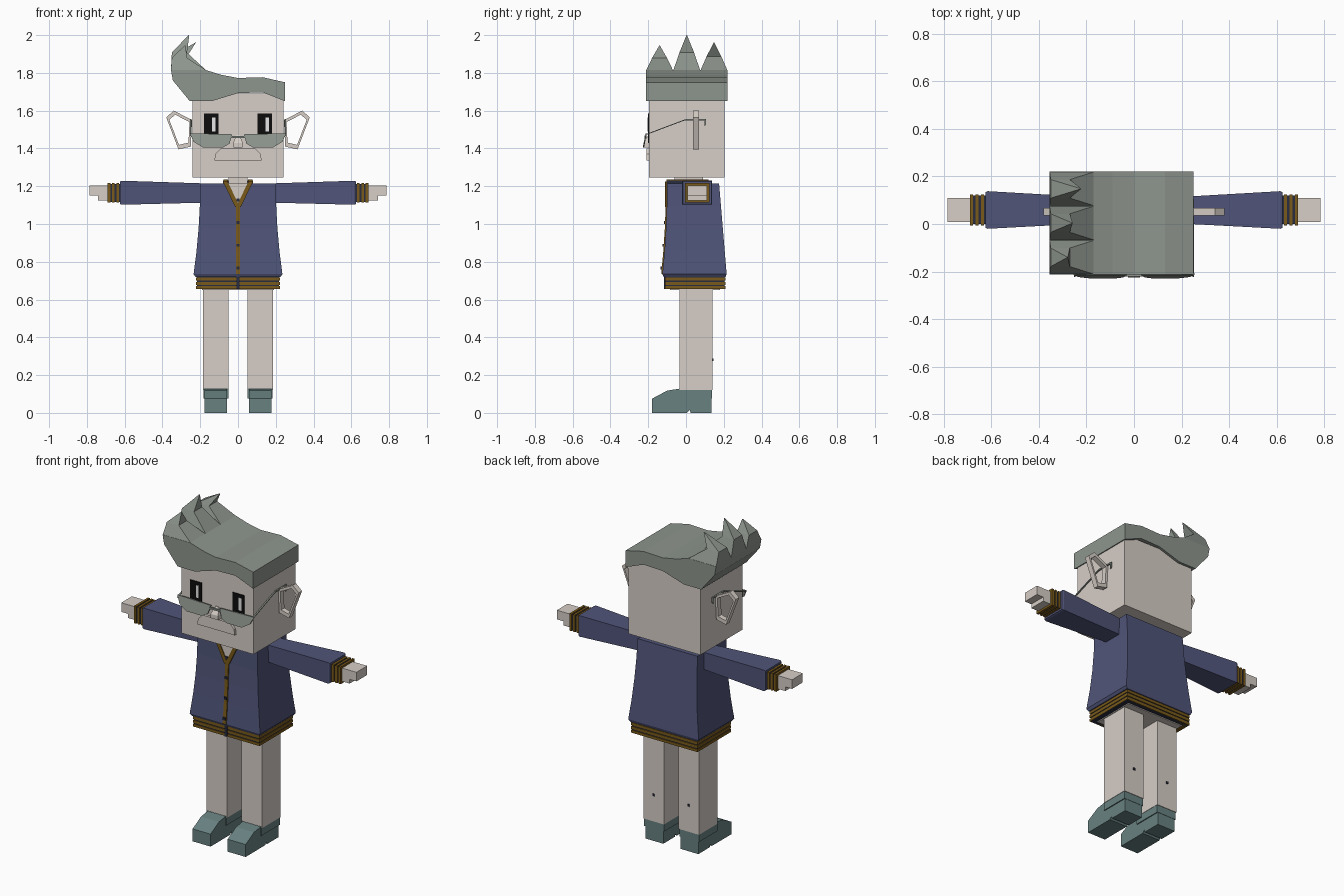
import bpy, bmesh

cube = bpy.data.objects.get("Cube")
if cube:
    bpy.data.objects.remove(cube)


def material(name, red, green, blue):
    mat = bpy.data.materials.new(name)
    mat.use_nodes = True
    mat.diffuse_color = (red, green, blue, 1)
    shader = next(node for node in mat.node_tree.nodes if node.type == "BSDF_PRINCIPLED")
    shader.inputs["Base Color"].default_value = mat.diffuse_color
    return mat


SKIN = material("pale skin", .68, .62, .57)
HAIR = material("grey green", .27, .3, .27)
BLUE = material("jacket blue", .08, .09, .19)
NAVY = material("dark navy", .02, .025, .05)
GOLD = material("dark gold", .19, .1, .01)
SHOE = material("teal shoe", .14, .22, .22)
BLACK = material("black", .004, .004, .004)
WHITE = material("white", .85, .85, .85)


def loft(name, rings, mat, cyclic=False):
    """Join rings of points with quads; cap the ends unless cyclic."""
    bm = bmesh.new()
    loops = [[bm.verts.new(point) for point in ring] for ring in rings]
    pairs = list(zip(loops, loops[1:]))
    if cyclic:
        pairs.append((loops[-1], loops[0]))
    else:
        bm.faces.new(loops[0])
        bm.faces.new(loops[-1])
    for lower, upper in pairs:
        for i in range(len(lower)):
            bm.faces.new((lower[i - 1], lower[i], upper[i], upper[i - 1]))
    bmesh.ops.recalc_face_normals(bm, faces=bm.faces)
    mesh = bpy.data.meshes.new(name)
    bm.to_mesh(mesh)
    bm.free()
    mesh.materials.append(mat)
    obj = bpy.data.objects.new(name, mesh)
    bpy.context.collection.objects.link(obj)


def level(z, left, right, front, back):
    """Horizontal rectangle at height z."""
    return [(left, front, z), (right, front, z), (right, back, z), (left, back, z)]


def upright(x, front, back, bottom, top):
    """Vertical rectangle facing sideways at x."""
    return [(x, front, bottom), (x, back, bottom), (x, back, top), (x, front, top)]


def box(name, centre_x, half_width, front, back, bottom, top, mat):
    left, right = centre_x - half_width, centre_x + half_width
    loft(name, [level(z, left, right, front, back) for z in (bottom, top)], mat)


def outline(points, y, side=1):
    """Place an x-z outline at depth y, mirrored by side."""
    return [(side * x, y, z) for x, z in points]


def plate(name, points, front, back, mat, side=1):
    loft(name, [outline(points, y, side) for y in (front, back)], mat)


def shrink(points, factor):
    """Scale a 2D outline about its mean point."""
    mean_x = sum(x for x, z in points) / len(points)
    mean_z = sum(z for x, z in points) / len(points)
    return [(mean_x + (x - mean_x) * factor, mean_z + (z - mean_z) * factor)
            for x, z in points]


# Head, neck, moustache and nose
FACE = -.195
box("head", 0, .24, FACE, .205, 1.245, 1.69, SKIN)
box("neck", 0, .05, -.06, .09, 1.15, 1.25, SKIN)
lip = [(.125, 1.335), (.12, 1.37), (.09, 1.4)]
plate("moustache", lip + [(-x, z) for x, z in reversed(lip)], FACE - .015, FACE, SKIN)
loft("nose", [level(1.405, -.025, .025, FACE - .03, FACE),
              level(1.43, -.025, .025, FACE - .03, FACE),
              level(1.47, -.01, .01, FACE - .005, FACE)], SKIN)

# Swept hair with a wavy fringe
HAIR_FRONT, HAIR_BACK, CREST = -.212, .22, 1.815
fringe = [(-.255, 1.65), (-.14, 1.65), (0, 1.693), (.13, 1.697), (.25, 1.65)]
crown = [(.25, 1.75), (.13, 1.777), (0, 1.773), (-.09, 1.79), (-.17, CREST),
         (-.355, CREST), (-.345, 1.76)]
plate("hair", fringe + crown, HAIR_FRONT, HAIR_BACK, HAIR)

# Three spikes along the crest
pitch = (HAIR_BACK - HAIR_FRONT) / 3
for i, (tip_x, tip_z) in enumerate(((-.28, 1.945), (-.26, 2), (-.225, 1.96))):
    y = HAIR_FRONT + pitch * (i + .5)
    rings = [level(z, left, right, y - pitch * spread, y + pitch * spread)
             for z, left, right, spread in (
                 (CREST, -.355, -.17, .49),
                 ((CREST + tip_z) / 2, -.35, -.27, .27),
                 (tip_z, tip_x - .002, tip_x + .002, .01))]
    loft("hair_spike", rings, HAIR)

# Jacket, flaring towards the hem, with a placket down the front
SHOULDER, HEM = 1.215, .735
jacket, placket = [level(.72, -.225, .225, -.118, .21)], []
for step in range(5):
    flare = 1 - step / 4
    z = SHOULDER + (HEM - SHOULDER) * flare
    width = .2 + .035 * flare ** 2
    front = -.1 - .025 * flare ** 2
    jacket.append(level(z, -width, width, front, .175 + .04 * flare))
    if step < 4:
        placket.append(level(z, -.011, .011, front - .006, front + .01))
        box("button", 0, .008, front - .01, front, z + .025, z + .04, NAVY)
loft("jacket", jacket, BLUE)
loft("placket", placket, GOLD)
plate("neck_opening", [(0, 1.105), (.058, 1.217), (-.058, 1.217)], -.106, -.098, SKIN)

# Striped waistband
box("waistband", 0, .218, -.108, .203, .655, .722, NAVY)
box("jacket_underside", 0, .19, -.085, .18, .65, .656, SKIN)
for i in range(3):
    z = .655 + i * .023
    box("waist_stripe", 0, .222, -.112, .208, z, z + .016, GOLD)
box("waist_fastening", 0, .008, -.117, -.1, .655, .72, NAVY)

# Collar back and spectacle bridge
box("collar_back", 0, .08, .1, .125, 1.2, 1.23, NAVY)
box("bridge", 0, .04, FACE - .025, FACE - .015, 1.455, 1.465, HAIR)

# Outlines shared by both sides
ear = [(.243, 1.55), (.34, 1.6), (.38, 1.565), (.315, 1.395), (.25, 1.41)]
ear_hole = shrink(ear, .78)
lens = [(.255, 1.48), (.03, 1.475), (.045, 1.425), (.08, 1.405), (.185, 1.405), (.235, 1.435)]
lapel = [(0, 1.09), (.015, 1.09), (.08, 1.225), (.056, 1.225), (0, 1.112)]
hand = [(.68, 1.125), (.74, 1.125), (.74, 1.15), (.785, 1.15), (.785, 1.205), (.68, 1.205)]
shoe = [(-.18, 0), (.005, 0), (.02, .015), (.025, 0), (.135, 0), (.135, .12),
        (-.035, .128), (-.1, .118), (-.18, .075)]
temple = [(-.215, 1.475), (0, 1.556), (.105, 1.556), (.105, 1.525)]

for side, s in (("left", 1), ("right", -1)):
    # Open ear loop
    loft(side + "_ear", [outline(ear, .036, s), outline(ear, .068, s),
                         outline(ear_hole, .068, s), outline(ear_hole, .036, s)],
         SKIN, cyclic=True)

    # Eye with highlight
    eye_x = s * .142
    box(side + "_eye", eye_x, .038, FACE - .006, FACE, 1.43, 1.585, BLACK)
    box(side + "_eye_highlight", eye_x + .013, .009, FACE - .008, FACE, 1.49, 1.565, WHITE)

    # Spectacle lens, leaning at the bottom, and temple arm
    loft(side + "_lens", [[(s * x, y + (z - 1.48) / 5, z) for x, z in lens]
                          for y in (FACE - .019, FACE - .012)], HAIR)
    bar = temple + [(y - .008, z - .008) for y, z in reversed(temple)]
    loft(side + "_temple_arm", [[(s * x, y, z) for y, z in bar] for x in (.245, .253)], HAIR)

    # Collar side and lapel trim
    box(side + "_collar", s * .066, .014, -.1, .12, 1.2, 1.23, NAVY)
    box(side + "_collar_trim", s * .066, .012, -.103, .12, 1.226, 1.236, GOLD)
    plate(side + "_lapel", lapel, -.111, -.099, GOLD, s)

    # Sleeve, striped cuff and hand
    loft(side + "_sleeve", [upright(s * .18, .003, .113, 1.113, SHOULDER),
                            upright(s * .615, -.02, .138, 1.102, 1.229),
                            upright(s * .625, -.016, .134, 1.106, 1.225)], BLUE)
    loft(side + "_cuff", [upright(s * x, 0, .12, 1.117, 1.213) for x in (.62, .688)], NAVY)
    for i in range(3):
        x = .63 + i * .023
        loft(side + "_cuff_stripe", [upright(s * edge, -.006, .125, 1.113, 1.217)
                                     for edge in (x, x + .014)], GOLD)
    plate(side + "_hand", hand, .008, .11, SKIN, s)

    # Leg with a small pin at the back, and shoe
    leg_x = s * .117
    box(side + "_leg", leg_x, .068, -.035, .14, .12, .66, SKIN)
    box(side + "_leg_pin", leg_x, .006, .138, .146, .275, .288, NAVY)
    loft(side + "_shoe", [[(x, y, z) for y, z in shoe]
                          for x in (leg_x - .06, leg_x + .06)], SHOE)
    box(side + "_shoe_top", leg_x, .066, -.038, .137, .075, .128, SHOE)
